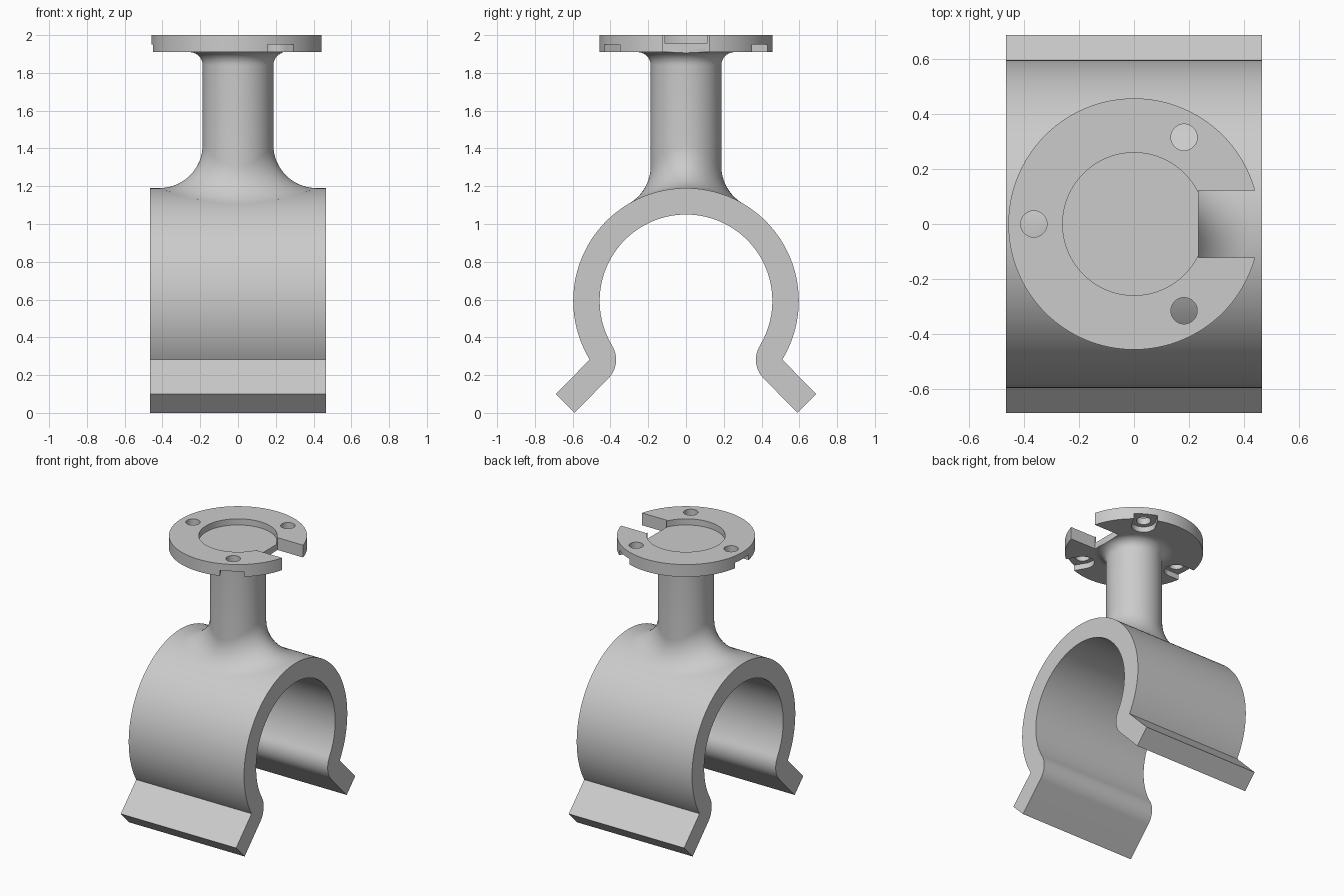
import bpy, bmesh
from math import sin, cos, pi, radians, sqrt, atan2
from mathutils import Vector, Matrix

cube = bpy.data.objects.get("Cube")
if cube:
    bpy.data.objects.remove(cube, do_unlink=True)

grey = bpy.data.materials.new("plain grey")
grey.use_nodes = True
COLOUR = (0.6, 0.6, 0.6, 1)
grey.diffuse_color = COLOUR
grey.node_tree.nodes["Principled BSDF"].inputs["Base Color"].default_value = COLOUR

RING_Z, R_OUT, R_IN, HALF_LEN = 0.593, 0.597, 0.457, 0.467   # clip
POST_R, FILLET, FLARE = 0.187, 0.23, 0.07                    # stem
DISC_R, DISC_Z, TOP = 0.458, 1.91, 2.0                       # flange
SEG = 96


def finish(name, bm):
    bmesh.ops.recalc_face_normals(bm, faces=bm.faces)
    mesh = bpy.data.meshes.new(name)
    bm.to_mesh(mesh)
    bm.free()
    mesh.materials.append(grey)
    ob = bpy.data.objects.new(name, mesh)
    bpy.context.collection.objects.link(ob)
    return ob


def cylinder(name, r, z0, z1, x=0, y=0, seg=48):
    bm = bmesh.new()
    bmesh.ops.create_cone(bm, cap_ends=True, segments=seg, radius1=r, radius2=r, depth=z1 - z0,
                          matrix=Matrix.Translation((x, y, (z0 + z1) / 2)))
    return finish(name, bm)


def box(name, size, centre, turn=0):
    bm = bmesh.new()
    bmesh.ops.create_cube(bm, size=1, matrix=Matrix.Rotation(turn, 4, 'Z')
                          @ Matrix.Translation(centre) @ Matrix.Diagonal((*size, 1)))
    return finish(name, bm)


def select(ob):
    bpy.ops.object.select_all(action='DESELECT')
    ob.select_set(True)
    bpy.context.view_layer.objects.active = ob


def cut(ob, cutter):
    mod = ob.modifiers.new("cut", 'BOOLEAN')
    mod.operation, mod.solver, mod.object = 'DIFFERENCE', 'EXACT', cutter
    select(ob)
    bpy.ops.object.modifier_apply(modifier=mod.name)


def smooth(ob):
    select(ob)
    bpy.ops.object.shade_smooth_by_angle(angle=radians(30))


def arc(cy, cz, r, a0, a1, n):
    angles = [a0 + (a1 - a0) * i / n for i in range(n + 1)]
    return [(cy + r * cos(a), cz + r * sin(a)) for a in angles]


# Spring clip: half profile in y-z, mirrored and extruded along x
heel_y, heel_z = 0.51, 0.282
wall = R_OUT - R_IN
a_end = atan2(heel_z - RING_Z, heel_y)
outer = arc(0, RING_Z, R_OUT, pi / 2, a_end, 64)
lip = [(0.689, 0.1), (0.59, 0.0)]
heel = arc(heel_y, heel_z, wall, radians(225), a_end + pi, 14)
inner = arc(0, RING_Z, R_IN, a_end, pi / 2, 64)[1:]
half = outer + lip + heel + inner
profile = half + [(-y, z) for y, z in reversed(half[1:-1])]
bm = bmesh.new()
face = bm.faces.new([bm.verts.new((-HALF_LEN, y, z)) for y, z in profile])
ext = bmesh.ops.extrude_face_region(bm, geom=[face])
bmesh.ops.translate(bm, vec=(2 * HALF_LEN, 0, 0),
                    verts=[g for g in ext["geom"] if isinstance(g, bmesh.types.BMVert)])
clip = finish("spring_clip", bm)
smooth(clip)


# Stem: flared top, straight post and a rolling fillet onto the clip
def stem_column(t):
    out = Vector((cos(t), sin(t), 0))
    up = Vector((0, 0, 1))
    neck = arc(POST_R + FLARE, DISC_Z - FLARE, FLARE, pi / 2, pi, 10)
    points = [out * (POST_R + FLARE) + up * (DISC_Z + 0.02)]
    points += [out * r + up * z for r, z in neck]
    ball = out * (POST_R + FILLET)
    reach = R_OUT + FILLET
    ball.z = RING_Z + sqrt(reach ** 2 - ball.y ** 2)
    normal = Vector((0, ball.y, ball.z - RING_Z)).normalized()
    n = 18
    points += [ball + (-out).slerp(-normal, i / n) * FILLET for i in range(n + 1)]
    points.append(points[-1] - normal * 0.03)
    return points


bm = bmesh.new()
columns = [[bm.verts.new(p) for p in stem_column(2 * pi * i / SEG)] for i in range(SEG)]
for a, b in zip(columns, columns[1:] + columns[:1]):
    for i in range(len(a) - 1):
        bm.faces.new((a[i], b[i], b[i + 1], a[i + 1]))
bm.faces.new([c[0] for c in columns])
bm.faces.new([c[-1] for c in columns])
stem = finish("stem", bm)

# Flange with round recess, side slot, screw holes and nut pockets
flange = cylinder("flange", DISC_R, DISC_Z, TOP, seg=128)
slot = box("slot_cutter", (0.4, 0.243, 0.3), (0.435, 0, 1.95))
cutters = [cylinder("recess_cutter", 0.26, 1.955, 2.1, seg=SEG), slot]
for k in range(3):
    t = radians(60 + 120 * k)
    x, y = 0.365 * cos(t), 0.365 * sin(t)
    cutters += [cylinder("hole_cutter", 0.048, 1.8, 2.1, x, y),
                cylinder("pocket_cutter", 0.08, 1.8, 1.95, x, y),
                box("pocket_mouth_cutter", (0.2, 0.16, 0.15), (0.465, 0, 1.875), t)]
for c in cutters:
    cut(flange, c)
cut(stem, slot)
for c in cutters:
    bpy.data.objects.remove(c, do_unlink=True)
smooth(flange)
smooth(stem)
